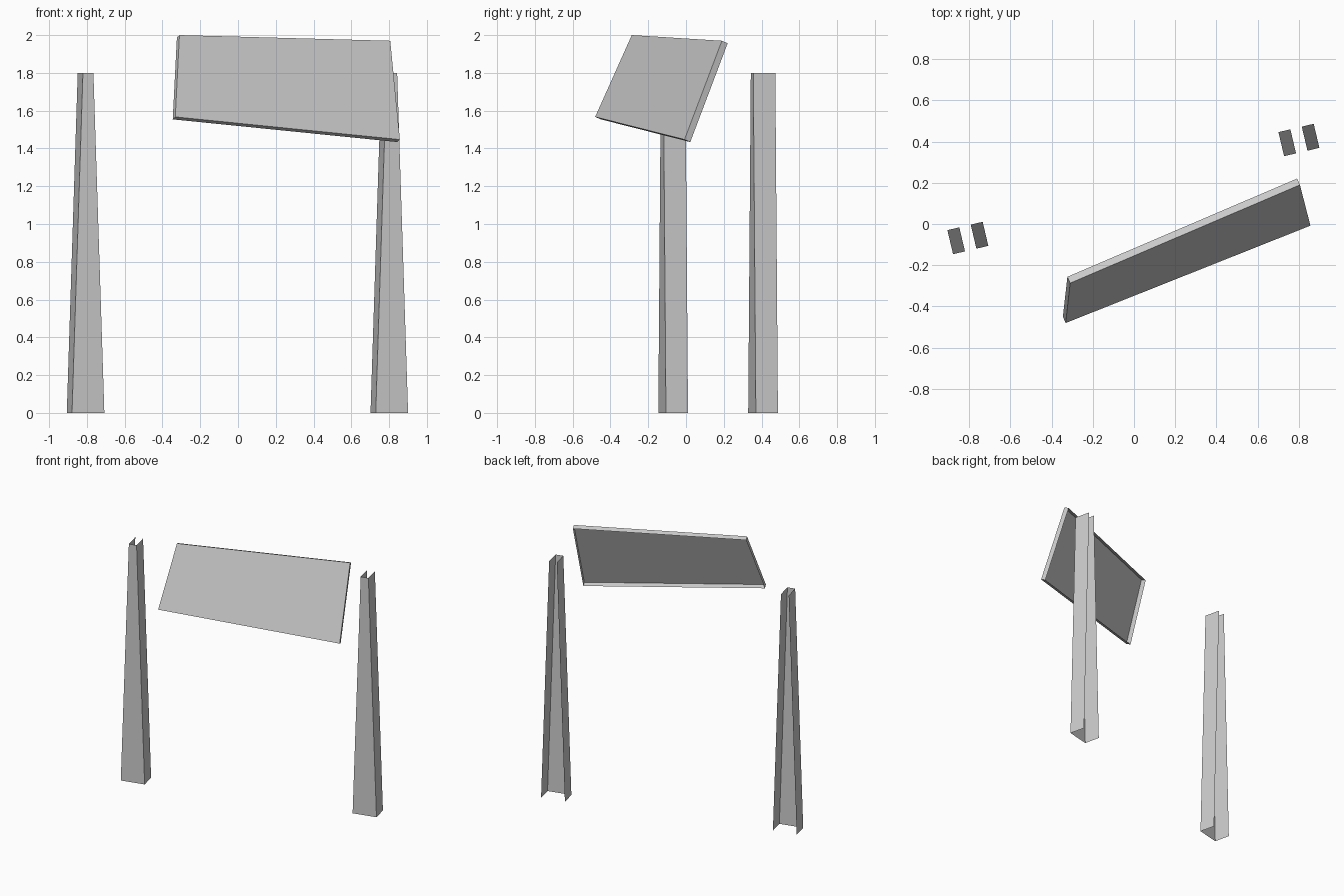
import bpy, math
from mathutils import Vector

if "Cube" in bpy.data.objects:
    bpy.data.objects.remove(bpy.data.objects["Cube"])


def add_object(name, verts, faces):
    mesh = bpy.data.meshes.new(name)
    mesh.from_pydata(verts, [], faces)
    obj = bpy.data.objects.new(name, mesh)
    bpy.context.collection.objects.link(obj)
    return obj


# Tapered sheet-metal post: U channel, open at the back, top and bottom
def add_post(name, location, bottom_w=0.176, top_w=0.057, depth=0.12, height=1.8):
    verts = []
    for w, z in ((bottom_w / 2, 0), (top_w / 2, height)):
        verts += [(sx * w, sy * depth / 2, z)
                  for sx, sy in ((-1, 1), (-1, -1), (1, -1), (1, 1))]
    faces = [(i, i + 1, i + 5, i + 4) for i in range(3)]
    post = add_object(name, verts, faces)
    post.location = location
    post.rotation_euler.z = math.radians(13.3)


# Sign panel: flat front with a thin rim folded straight back
def add_panel(name, corners, depth):
    front = [Vector(c) for c in corners]
    back_dir = -(front[1] - front[0]).cross(front[3] - front[0]).normalized()
    verts = front + [c + back_dir * depth for c in front]
    rim = [(i, i + 4, (i + 1) % 4 + 4, (i + 1) % 4) for i in range(4)]
    add_object(name, verts, [(0, 1, 2, 3)] + rim)


add_post("left_post", (-0.807, -0.068, 0))
add_post("right_post", (0.801, 0.408, 0))

# Front corners: bottom left, bottom right, top right, top left
add_panel("tilted_panel", [(-0.332, -0.481, 1.567), (0.857, -0.008, 1.447),
                           (0.806, 0.190, 1.970), (-0.310, -0.287, 2.0)], 0.036)
